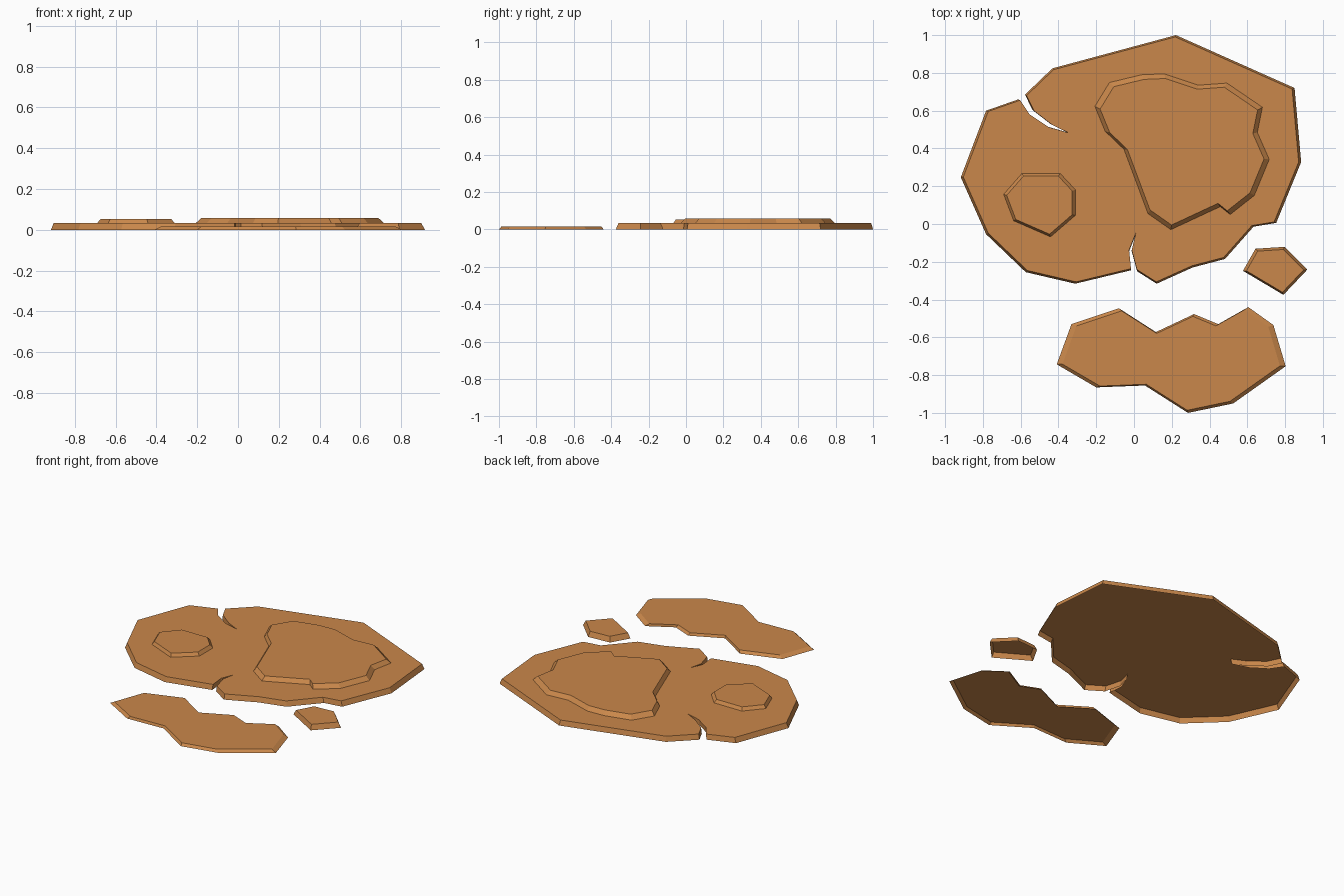
import bpy, bmesh

mat = bpy.data.materials.new("clay_brown")
mat.diffuse_color = (0.59, 0.245, 0.07, 1)


def slab(name, outline, z0, z1, taper):
    """Open-bottomed flat plate; its top is the outline scaled about its centre."""
    xs, ys = zip(*outline)
    cx, cy = (min(xs) + max(xs)) / 2, (min(ys) + max(ys)) / 2
    bm = bmesh.new()
    lo = [bm.verts.new((x, y, z0)) for x, y in outline]
    hi = [bm.verts.new((cx + (x - cx) * taper, cy + (y - cy) * taper, z1))
          for x, y in outline]
    bm.faces.new(hi[::-1])
    n = len(lo)
    for i in range(n):
        j = (i + 1) % n
        bm.faces.new((lo[j], lo[i], hi[i], hi[j]))
    me = bpy.data.meshes.new(name)
    bm.to_mesh(me)
    bm.free()
    me.materials.append(mat)
    ob = bpy.data.objects.new(name, me)
    bpy.context.collection.objects.link(ob)
    return ob


# Main plate with two cracks
slab("main_plate", [
    (-.917, .247), (-.783, .60), (-.612, .66), (-.56, .583), (-.457, .515),
    (-.352, .485), (-.44, .528), (-.537, .603), (-.577, .685), (-.432, .824),
    (.222, 1.0), (.85, .72), (.885, .328), (.753, .006), (.633, -.014),
    (.482, -.185), (.311, -.23), (.12, -.316), (.016, -.25), (-.012, -.145),
    (.01, -.054), (-.026, -.145), (-.016, -.245), (-.311, -.316),
    (-.573, -.255), (-.783, -.054)], 0, .033, .985)

# Raised layers on the plate
slab("large_plateau", [
    (-.207, .623), (-.13, .749), (.04, .79), (.16, .795), (.341, .735),
    (.492, .746), (.68, .618), (.653, .485), (.716, .342), (.637, .151),
    (.509, .05), (.457, .092), (.195, -.03), (.074, .055),
    (-.053, .395), (-.153, .491)], .033, .058, .94)
slab("small_plateau", [
    (-.593, .268), (-.391, .268), (-.311, .182), (-.311, .045),
    (-.442, -.068), (-.637, .017), (-.69, .157)], .033, .053, .915)

# Detached pieces
slab("long_fragment", [
    (-.331, -.53), (-.08, -.446), (.116, -.572), (.318, -.477),
    (.446, -.53), (.605, -.44), (.738, -.535), (.803, -.753),
    (.525, -.95), (.286, -1.0), (.058, -.855), (-.2, -.865),
    (-.409, -.743)], 0, .016, .95)
slab("small_fragment", [
    (.643, -.131), (.796, -.121), (.917, -.242), (.791, -.375),
    (.577, -.248)], 0, .033, .89)
